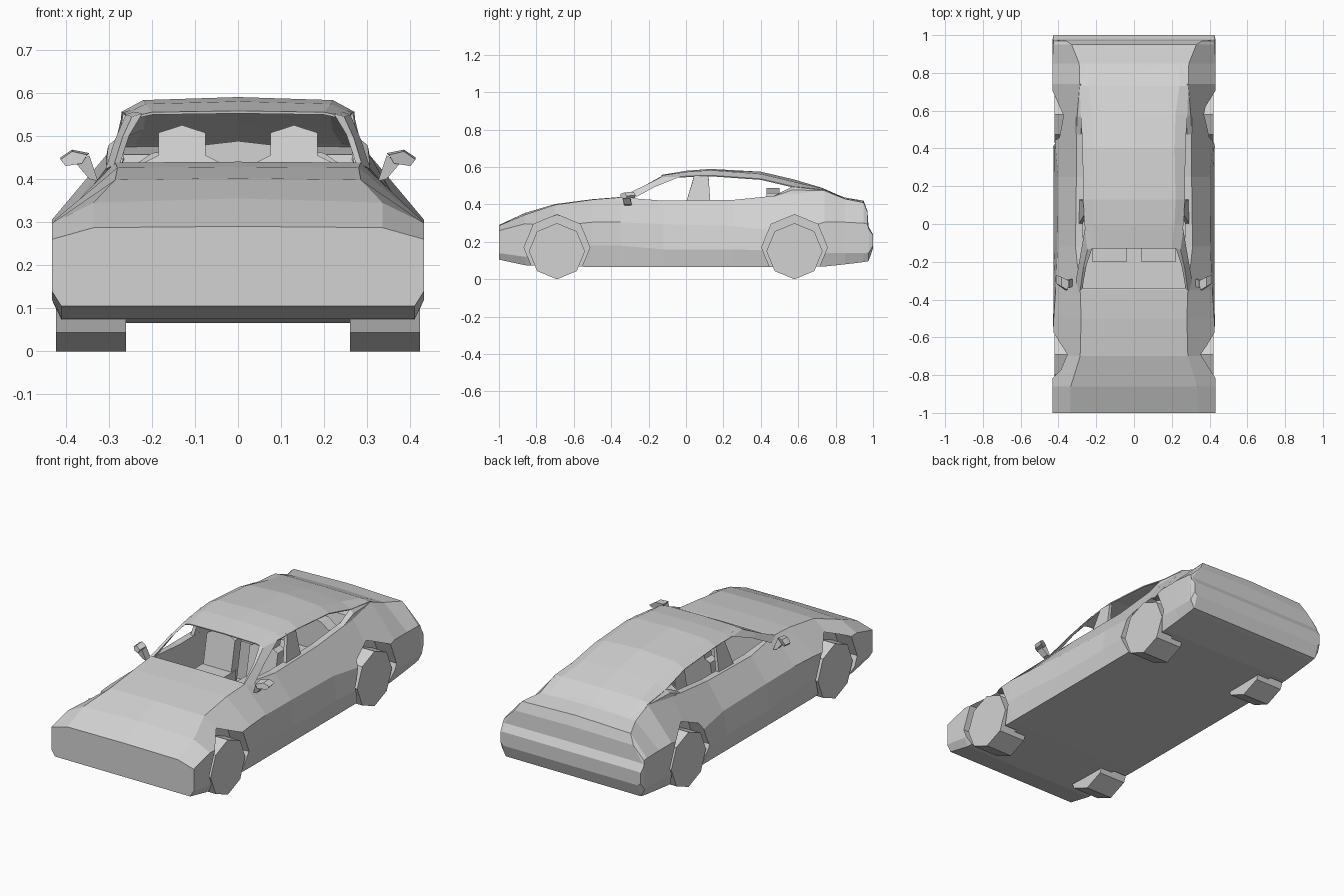
import bpy, bmesh, math

cube = bpy.data.objects.get("Cube")
if cube:
    bpy.data.objects.remove(cube, do_unlink=True)

grey = bpy.data.materials.new("light_grey")
grey.use_nodes = True
grey.diffuse_color = (0.65, 0.65, 0.65, 1)
for node in grey.node_tree.nodes:
    if node.type == 'BSDF_PRINCIPLED':
        node.inputs["Base Color"].default_value = grey.diffuse_color


def make(name, verts, faces):
    """Mesh object with outward normals and the car's paint."""
    mesh = bpy.data.meshes.new(name)
    bm = bmesh.new()
    points = [bm.verts.new(v) for v in verts]
    for face in faces:
        bm.faces.new([points[i] for i in face])
    bmesh.ops.recalc_face_normals(bm, faces=bm.faces)
    bm.to_mesh(mesh)
    bm.free()
    mesh.materials.append(grey)
    obj = bpy.data.objects.new(name, mesh)
    bpy.context.collection.objects.link(obj)
    return obj


def loft(name, rings, closed=True):
    """Skin a row of equal cross-sections; closed rings get end caps."""
    n = len(rings[0])
    verts = [p for ring in rings for p in ring]
    faces = []
    for r in range(len(rings) - 1):
        for i in range(n if closed else n - 1):
            j = (i + 1) % n
            faces.append((r * n + i, r * n + j, (r + 1) * n + j, (r + 1) * n + i))
    if closed:
        faces += [tuple(range(n)), tuple(range(len(verts) - n, len(verts)))]
    return make(name, verts, faces)


def box(name, x0, x1, y0, y1, z0, z1):
    return loft(name, [[(x0, y, z0), (x1, y, z0), (x1, y, z1), (x0, y, z1)] for y in (y0, y1)])


def disc(name, x0, x1, y, z, radius):
    """Eight-sided drum along x with a corner pointing down."""
    angles = [i * math.tau / 8 for i in range(8)]
    return loft(name, [[(x, y + radius * math.sin(a), z - radius * math.cos(a)) for a in angles]
                       for x in (x0, x1)])


def both_sides(obj):
    """Mirror a part across the centre plane."""
    obj.modifiers.new("mirror", 'MIRROR')
    return obj


def cut(target, cutter):
    cutter.hide_render = True
    cutter.hide_set(True)
    mod = target.modifiers.new("cut", 'BOOLEAN')
    mod.operation = 'DIFFERENCE'
    mod.solver = 'EXACT'
    mod.object = cutter


def mirrored(half):
    """Complete a right-to-centre outline with its opposite half."""
    return half + [(-x, y, z) for x, y, z in reversed(half) if x != 0]


# Lower body: y, bottom z, sill x, sill z, waist x, waist z, edge x, edge z, centre z
sections = [
    (-1.0, .105, .432, .14, .432, .26, .335, .287, .29),
    (-.86, .075, .432, .12, .432, .297, .335, .345, .355),
    (-.7, .07, .432, .14, .43, .285, .285, .398, .402),
    (-.5, .066, .428, .18, .425, .305, .28, .426, .428),
    (-.35, .066, .425, .18, .415, .305, .285, .438, .44),
    (-.12, .066, .425, .16, .405, .295, .31, .42, .42),
    (.25, .066, .425, .16, .402, .285, .305, .424, .424),
    (.56, .066, .43, .15, .428, .25, .306, .455, .455),
    (.74, .068, .432, .14, .432, .305, .288, .474, .478),
    (.85, .08, .432, .14, .432, .305, .29, .43, .437),
    (.95, .092, .432, .14, .428, .3, .33, .41, .42),
    (.97, .096, .432, .14, .425, .295, .36, .36, .365),
    (.976, .097, .432, .14, .43, .27, .42, .278, .28),
    (1.0, .165, .425, .18, .425, .235, .41, .24, .24),
]
rings = []
for y, zb, xs, zs, xw, zw, xe, ze, zc in sections:
    rings.append(mirrored([(.41, y, zb), (xs, y, zs), (xw, y, zw), (xe, y, ze), (0, y, zc)]))
body = loft("body", rings)

# Open cabin
cabin = [(-.34, .6), (-.34, .09), (.5, .09), (.6, .6)]
cut(body, loft("cabin_cutter", [[(x, y, z) for y, z in cabin] for x in (-.27, .27)]))

# Wheels and the arches around them
for end, y in (("front", -.69), ("rear", .58)):
    for side, s in (("left", 1), ("right", -1)):
        disc(f"{end}_{side}_wheel", s * .26, s * .422, y, .15, .15)
        cut(body, disc(f"{end}_{side}_arch_cutter", s * .33, s * .5, y, .17, .176))

# Roof running back and merging into the rear deck: y, centre z, shoulder x, z, rail x, z
roof_rows = [
    (-.13, .558, .2, .555, .245, .545),
    (.0, .58, .215, .574, .262, .551),
    (.13, .59, .22, .583, .27, .556),
    (.4, .575, .215, .563, .272, .537),
    (.58, .533, .22, .52, .282, .495),
    (.73, .488, .24, .486, .287, .48),
    (.86, .43, .24, .427, .28, .42),
]
roof = loft("roof", [mirrored([(xr, y, zr), (xs, y, zs), (0, y, zc)])
                     for y, zc, xs, zs, xr, zr in roof_rows], closed=False)
shell = roof.modifiers.new("thickness", 'SOLIDIFY')
shell.thickness = .006
shell.offset = -1

# Pillars, and the quarter panel closing the rear of each side window
both_sides(loft("windscreen_pillar", [
    [(.275, -.35, .432), (.288, -.37, .432), (.308, -.3, .422), (.285, -.3, .422)],
    [(.252, -.22, .502), (.268, -.23, .497), (.285, -.17, .492), (.265, -.17, .497)],
    [(.222, -.13, .552), (.246, -.135, .545), (.261, -.03, .549), (.242, -.05, .556)]]))
both_sides(loft("door_pillar", [
    [(.272, .0, .41), (.292, .0, .41), (.292, .13, .41), (.272, .13, .41)],
    [(.25, .045, .56), (.266, .045, .555), (.266, .12, .555), (.25, .12, .56)]]))
both_sides(loft("quarter_panel", [
    [(.272, .47, .43), (.306, .47, .438), (.305, .47, .443), (.28, .47, .446)],
    [(.264, .57, .445), (.306, .57, .452), (.301, .57, .478), (.278, .57, .497)],
    [(.264, .74, .46), (.288, .74, .466), (.288, .74, .473), (.282, .74, .478)]]))

# Front seats: cushion and a tapered back with a pointed headrest
both_sides(box("seat_cushion", .04, .22, -.2, .04, .085, .28))
back = [(.045, .1), (.045, .44), (.075, .455), (.075, .507), (.13, .525),
        (.185, .507), (.185, .455), (.215, .44), (.215, .1)]
both_sides(loft("seat_back", [[(x, y + (z - .2) * .2, z) for x, z in back] for y in (-.01, .05)]))

# Rear bench with a gently arched backrest
box("rear_bench", -.25, .25, .3, .5, .085, .3)
bench = [(.25, .1), (.25, .425), (.2, .46), (.07, .48), (0, .488)]
loft("rear_bench_back", [mirrored([(x, y, z) for x, z in bench]) for y in (.43, .5)])

# Door mirrors: a flared stalk and a wedge-shaped housing angled backwards
both_sides(loft("mirror_stalk", [
    [(.325, -.33, .395), (.345, -.33, .4), (.345, -.29, .4), (.325, -.29, .395)],
    [(.345, -.34, .455), (.375, -.34, .435), (.375, -.3, .435), (.345, -.3, .455)]]))
both_sides(loft("mirror_housing", [
    [(.35, -.35, .456), (.362, -.352, .436), (.4, -.325, .43), (.412, -.315, .445), (.385, -.33, .464)],
    [(.345, -.3, .46), (.362, -.3, .44), (.4, -.275, .436), (.412, -.27, .45), (.385, -.28, .468)]]))
